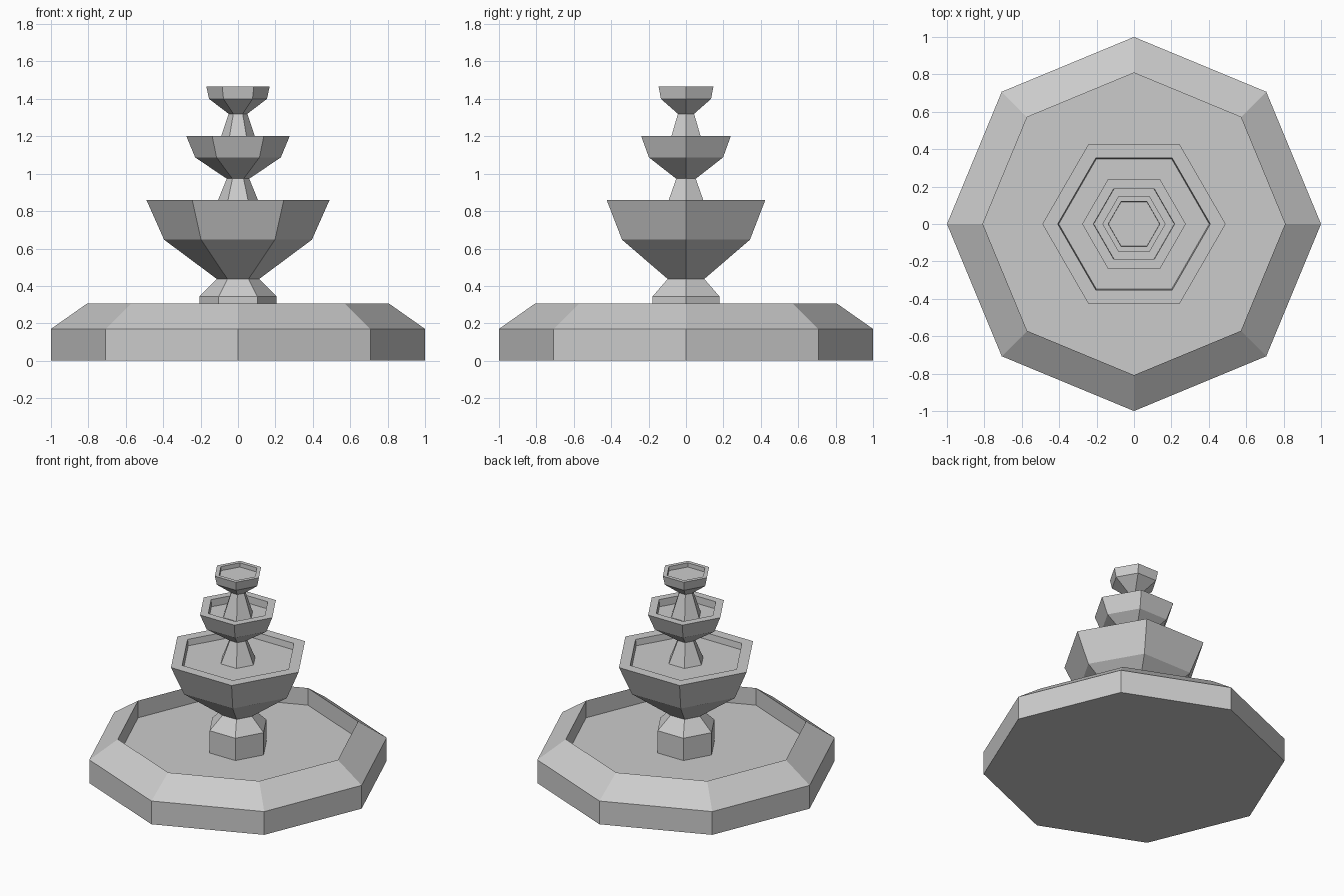
import bpy
import bmesh
from math import cos, sin, tau

if "Cube" in bpy.data.objects:
    bpy.data.objects.remove(bpy.data.objects["Cube"])


def lathe(name, sides, profile, cap_bottom=False):
    """Flat-faced solid from (radius, height) rings; the last ring is capped."""
    bm = bmesh.new()
    rings = [[bm.verts.new((r * cos(tau * i / sides), r * sin(tau * i / sides), z))
              for i in range(sides)] for r, z in profile]
    for low, high in zip(rings, rings[1:]):
        for i in range(sides):
            j = (i + 1) % sides
            bm.faces.new((low[i], low[j], high[j], high[i]))
    bm.faces.new(rings[-1])
    if cap_bottom:
        bm.faces.new(rings[0][::-1])
    mesh = bpy.data.meshes.new(name)
    bm.to_mesh(mesh)
    bm.free()
    obj = bpy.data.objects.new(name, mesh)
    bpy.context.collection.objects.link(obj)
    return obj


# Octagonal pool: outer wall, sloped kerb, inner wall, floor
lathe("pool_basin", 8,
      [(1.0, 0), (1.0, 0.17), (0.808, 0.305), (0.808, 0.18)], cap_bottom=True)

# Lower tier: pedestal block, neck, large bowl with recessed floor
lathe("lower_bowl_and_pedestal", 6,
      [(0.207, 0.18), (0.207, 0.343), (0.113, 0.437),
       (0.395, 0.647), (0.49, 0.86), (0.408, 0.86), (0.402, 0.815)])

# Middle tier: tapered stem and bowl
lathe("middle_bowl_and_stem", 6,
      [(0.125, 0.815), (0.06, 0.973),
       (0.229, 1.087), (0.277, 1.202), (0.217, 1.202), (0.215, 1.15)])

# Top tier: tapered stem and small bowl
lathe("top_bowl_and_stem", 6,
      [(0.107, 1.15), (0.05, 1.32),
       (0.155, 1.4), (0.169, 1.465), (0.138, 1.465), (0.137, 1.435)])
